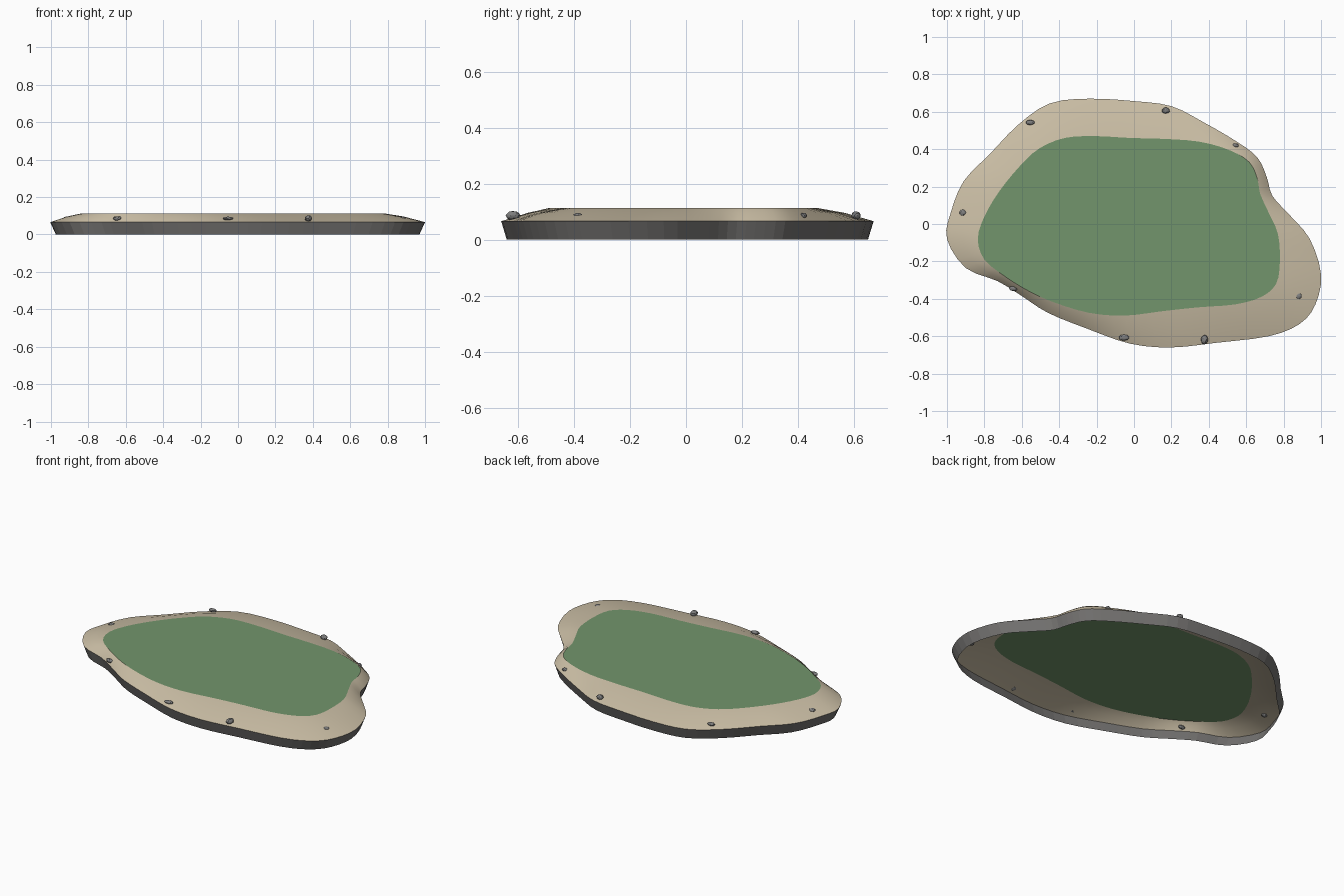
import bpy, bmesh, math, random
from mathutils import Vector

random.seed(4)
cube = bpy.data.objects.get("Cube")
if cube:
    bpy.data.objects.remove(cube, do_unlink=True)


def material(name, color):
    mat = bpy.data.materials.new(name)
    mat.use_nodes = True
    mat.diffuse_color = (*color, 1)
    mat.node_tree.nodes["Principled BSDF"].inputs["Base Color"].default_value = (*color, 1)
    return mat


grass = material("grass green", (0.17, 0.30, 0.15))
sand = material("pale sand", (0.60, 0.52, 0.38))
rock = material("cliff grey", (0.17, 0.165, 0.16))
pebble = material("stone grey", (0.21, 0.21, 0.21))

# Matching control points around the shoreline and the lawn edge
SHORE = [(1, -.27), (.97, -.43), (.885, -.535), (.72, -.6), (.44, -.635), (.2, -.66),
         (-.02, -.64), (-.25, -.56), (-.46, -.475), (-.6, -.385), (-.73, -.305),
         (-.9, -.235), (-1, -.08), (-.98, .06), (-.91, .23), (-.77, .375),
         (-.62, .53), (-.45, .645), (-.24, .67), (0, .657), (.2, .63), (.37, .545),
         (.55, .44), (.66, .355), (.71, .25), (.74, .15), (.83, .05), (.94, -.08)]
LAWN = [(.78, -.2), (.76, -.32), (.68, -.39), (.54, -.43), (.35, -.445), (.16, -.465),
        (-.05, -.49), (-.24, -.475), (-.425, -.42), (-.56, -.36), (-.69, -.28),
        (-.8, -.19), (-.835, -.08), (-.8, .04), (-.72, .175), (-.61, .31),
        (-.505, .405), (-.37, .46), (-.21, .47), (-.02, .46), (.16, .455), (.35, .44),
        (.51, .395), (.617, .33), (.66, .24), (.675, .16), (.725, .05), (.77, -.055)]


def smooth_loop(points, steps=3):
    """Closed Catmull-Rom curve through the points."""
    pts = [Vector(p) for p in points]
    n = len(pts)
    out = []
    for i in range(n):
        a, b, c, d = (pts[(i + k) % n] for k in (-1, 0, 1, 2))
        for s in range(steps):
            t = s / steps
            out.append(b + (c - a) * t / 2 + (a - b * 2.5 + c * 2 - d / 2) * t ** 2
                       + (b * 1.5 - a / 2 - c * 1.5 + d / 2) * t ** 3)
    return out


def make_object(name, bm, mat, smooth):
    mesh = bpy.data.meshes.new(name)
    for face in bm.faces:
        face.smooth = smooth
    bm.to_mesh(mesh)
    bm.free()
    mesh.materials.append(mat)
    obj = bpy.data.objects.new(name, mesh)
    bpy.context.collection.objects.link(obj)
    return obj


def loft(name, rings, mat, smooth):
    """Skin open bands between (outline, height) rings, lowest first."""
    bm = bmesh.new()
    loops = [[bm.verts.new((p.x, p.y, z)) for p in outline] for outline, z in rings]
    for low, high in zip(loops, loops[1:]):
        for i in range(len(low)):
            j = (i + 1) % len(low)
            # Loops run clockwise, so this order faces outward
            bm.faces.new((low[j], low[i], high[i], high[j]))
    return make_object(name, bm, mat, smooth)


shore, lawn = smooth_loop(SHORE), smooth_loop(LAWN)
between = [a.lerp(b, 0.52) for a, b in zip(shore, lawn)]
foot = [p * 0.97 for p in shore]
RIM, TOP = 0.066, 0.113

# Hollow island shell: cliff skirt, beach slope and flat lawn
loft("cliff_skirt", [(foot, 0), (shore, RIM)], rock, False)
loft("sand_beach", [(shore, RIM), (between, 0.096), (lawn, TOP)], sand, True)

bm = bmesh.new()
edge = [bm.verts.new((p.x, p.y, TOP)) for p in lawn]
bm.faces.new(edge)
bmesh.ops.triangulate(bm, faces=bm.faces[:])
for f in bm.faces:
    f.normal_update()
    if f.normal.z < 0:
        f.normal_flip()
make_object("grass_lawn", bm, grass, False)

# Small stones half sunk in the beach: x, y, half width, half depth, half height
STONES = [(-.555, .543, .024, .014, .011), (.17, .607, .022, .017, .015),
          (.543, .42, .018, .012, .011), (-.915, .06, .018, .017, .01),
          (-.645, -.345, .024, .014, .012), (-.053, -.607, .03, .016, .009),
          (.377, -.618, .019, .026, .017), (.88, -.385, .018, .018, .009)]
for number, (x, y, w, d, h) in enumerate(STONES, 1):
    bm = bmesh.new()
    bmesh.ops.create_icosphere(bm, subdivisions=2, radius=1)
    for v in bm.verts:
        v.co *= random.uniform(0.92, 1.06)
        v.co = Vector((x + v.co.x * w, y + v.co.y * d, 0.086 + v.co.z * h))
    make_object(f"beach_stone_{number}", bm, pebble, False)
